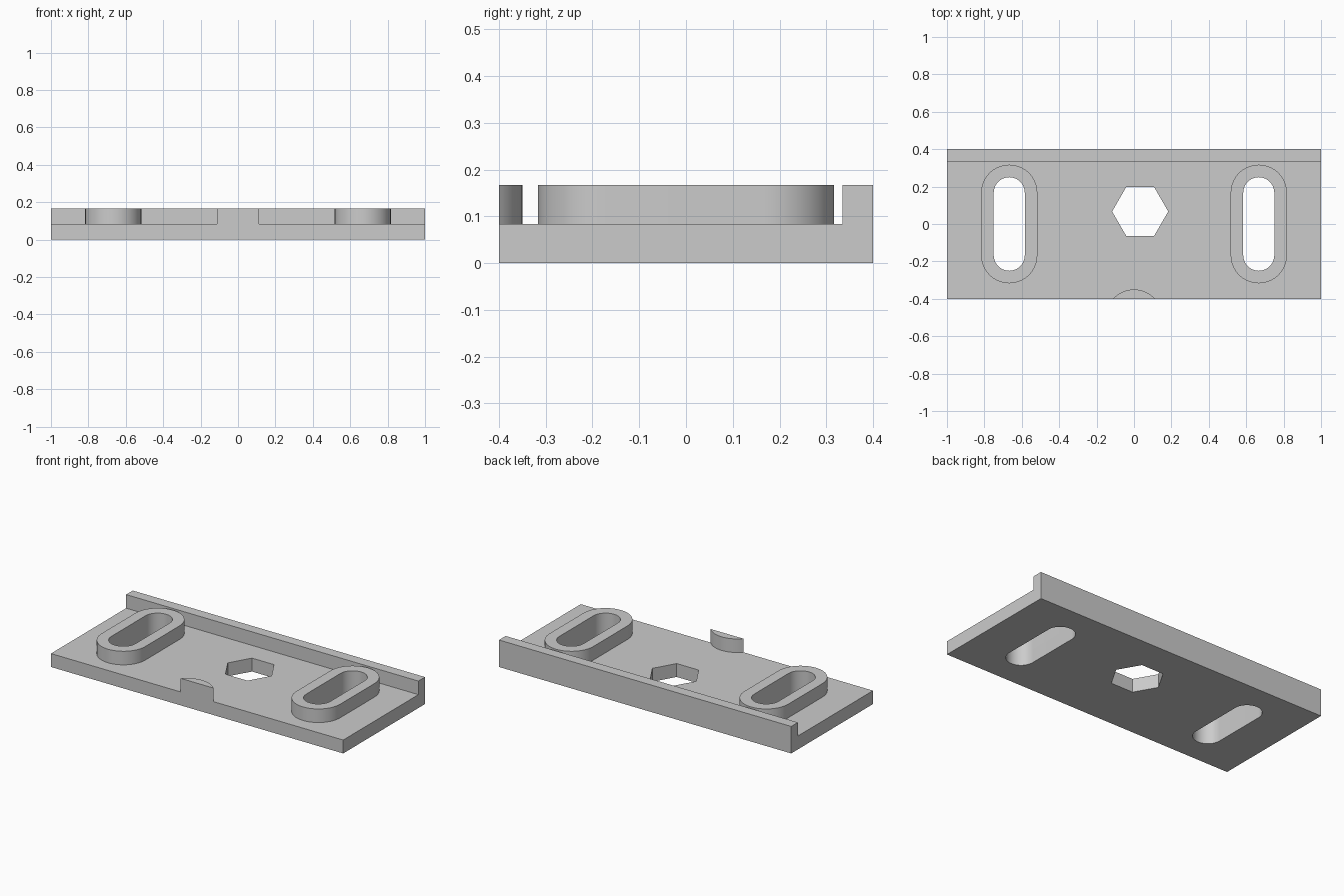
import bpy
import bmesh
import math

cube = bpy.data.objects.get("Cube")
if cube:
    bpy.data.objects.remove(cube, do_unlink=True)

WIDTH, DEPTH = 1.0, 0.4          # half sizes of the plate
PLATE_TOP, RIM_TOP = 0.083, 0.167
LIP_FRONT = 0.335
SLOT_X, SLOT_HALF = 0.667, 0.167
BOSS_R, SLOT_R = 0.15, 0.083

grey = bpy.data.materials.new("light_grey")
grey.use_nodes = True
colour = (0.6, 0.6, 0.6, 1.0)
grey.diffuse_color = colour
grey.node_tree.nodes["Principled BSDF"].inputs["Base Color"].default_value = colour


def arc(cx, cy, radius, start, end, steps):
    """Points along an arc, angles in degrees."""
    angles = [math.radians(start + (end - start) * i / steps) for i in range(steps + 1)]
    return [(cx + radius * math.cos(a), cy + radius * math.sin(a)) for a in angles]


def stadium(cx, radius):
    """Rounded slot outline running along y."""
    return (arc(cx, SLOT_HALF, radius, 0, 180, 32)
            + arc(cx, -SLOT_HALF, radius, 180, 360, 32))


def prism(name, outline, low, high):
    """Extrude an outline in the xy plane from low to high."""
    bm = bmesh.new()
    face = bm.faces.new([bm.verts.new((x, y, low)) for x, y in outline])
    top = bmesh.ops.extrude_face_region(bm, geom=[face])["geom"]
    bmesh.ops.translate(bm, vec=(0, 0, high - low),
                        verts=[v for v in top if isinstance(v, bmesh.types.BMVert)])
    bmesh.ops.recalc_face_normals(bm, faces=bm.faces)
    mesh = bpy.data.meshes.new(name)
    bm.to_mesh(mesh)
    bm.free()
    mesh.materials.append(grey)
    obj = bpy.data.objects.new(name, mesh)
    bpy.context.collection.objects.link(obj)
    return obj


def activate(obj):
    bpy.ops.object.select_all(action='DESELECT')
    obj.select_set(True)
    bpy.context.view_layer.objects.active = obj


def cut(obj, outline):
    """Cut an outline straight through an object."""
    cutter = prism("cutter", outline, -0.1, 0.3)
    cutter.hide_render = True
    mod = obj.modifiers.new("cut", 'BOOLEAN')
    mod.operation = 'DIFFERENCE'
    mod.solver = 'EXACT'
    mod.object = cutter
    activate(obj)
    bpy.ops.object.modifier_apply(modifier=mod.name)
    bpy.data.objects.remove(cutter, do_unlink=True)


def rectangle(y0, y1):
    return [(-WIDTH, y0), (WIDTH, y0), (WIDTH, y1), (-WIDTH, y1)]


# Flat plate with the hexagonal hole, and the lip along its back edge
plate = prism("base_plate", rectangle(-DEPTH, DEPTH), 0, PLATE_TOP)
cut(plate, arc(0.033, 0.067, 0.15, 0, 300, 5))
lip = prism("back_lip", rectangle(LIP_FRONT, DEPTH), PLATE_TOP, RIM_TOP)

# Raised slot collars, with the slots running on through the plate
parts = [plate, lip]
for side, x in (("left", SLOT_X), ("right", -SLOT_X)):
    collar = prism(side + "_slot_collar", stadium(x, BOSS_R), PLATE_TOP, RIM_TOP)
    for part in (collar, plate):
        cut(part, stadium(x, SLOT_R))
    parts.append(collar)

# Small round-backed stop on the front edge
half_angle = math.degrees(math.acos(0.1 / 0.15))
stop = prism("front_stop", arc(0, -0.5, 0.15, 90 - half_angle, 90 + half_angle, 24),
             PLATE_TOP, RIM_TOP)
parts.append(stop)

for part in parts:
    activate(part)
    bpy.ops.object.shade_smooth_by_angle(angle=math.radians(30))
